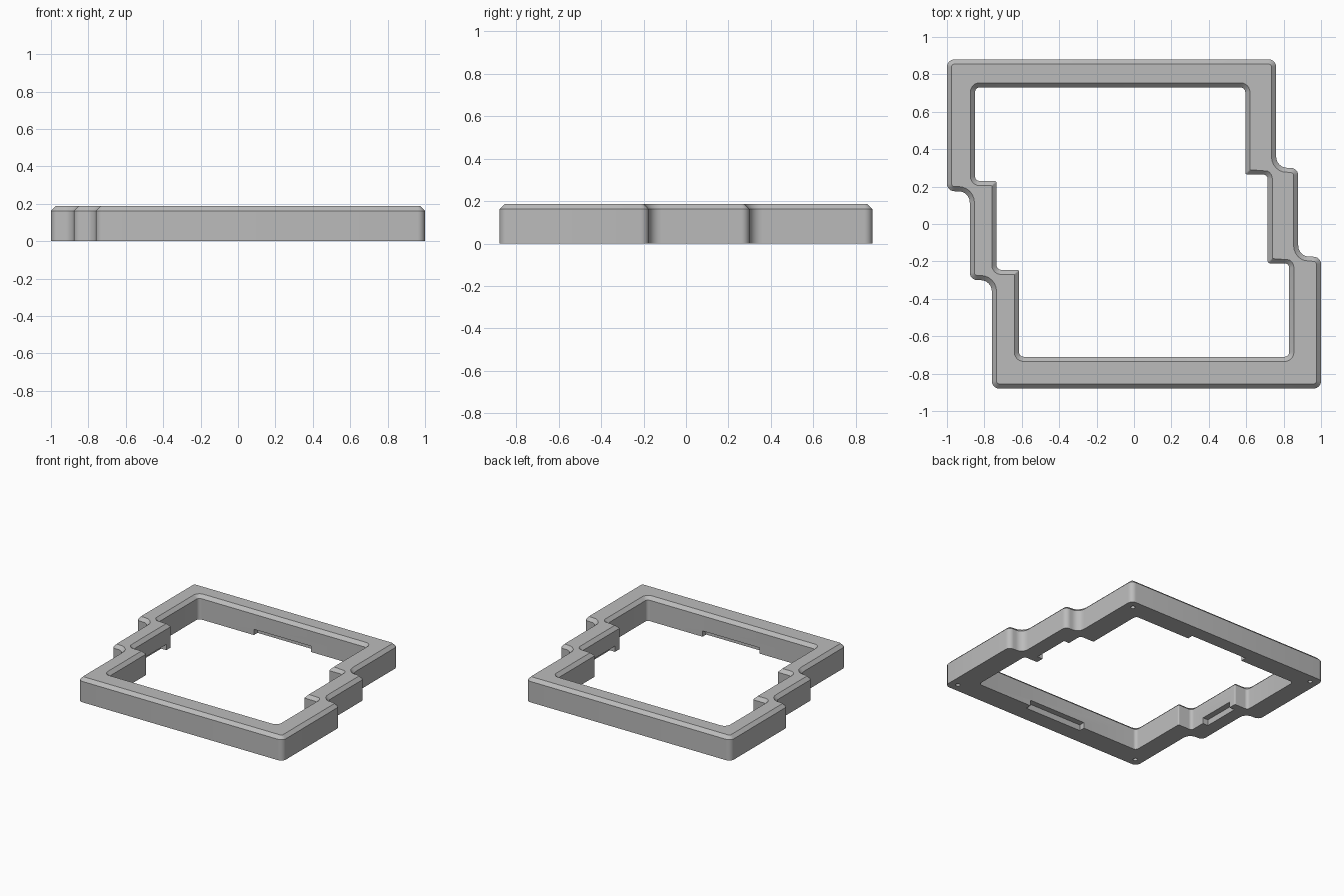
import bpy
import bmesh
import math
from mathutils import Matrix, Vector

if "Cube" in bpy.data.objects:
    bpy.data.objects.remove(bpy.data.objects["Cube"], do_unlink=True)

HEIGHT, CHAMFER, STEPS = 0.187, 0.025, 6
HOLE_CENTRE = Vector((-0.01, 0.01))


def half_turn(points, centre=Vector((0, 0))):
    """Complete a stepped outline from its first half by a 180 degree turn."""
    pts = [Vector(p) for p in points]
    return [p + centre for p in pts] + [centre - p for p in pts]


def rounded(outline, convex_r, concave_r, inset, z):
    """Round a clockwise right-angled outline, moved inward by inset."""
    result = []
    for i, p in enumerate(outline):
        d1 = (p - outline[i - 1]).normalized()
        d2 = (outline[(i + 1) % len(outline)] - p).normalized()
        corner = p + inset * Vector((d1.y + d2.y, -d1.x - d2.x))
        convex = d1.cross(d2) < 0
        r = max(convex_r - inset if convex else concave_r + inset, 0.002)
        centre = corner + (d2 - d1) * r
        for k in range(STEPS + 1):
            t = math.pi / 2 * k / STEPS
            q = centre + r * (d1 * math.sin(t) - d2 * math.cos(t))
            result.append((q.x, q.y, z))
    return result


def make_object(name, bm):
    bmesh.ops.recalc_face_normals(bm, faces=bm.faces)
    mesh = bpy.data.meshes.new(name)
    bm.to_mesh(mesh)
    bm.free()
    obj = bpy.data.objects.new(name, mesh)
    bpy.context.collection.objects.link(obj)
    return obj


# Stepped outlines of the frame and its opening
outer = half_turn([(-1, 0.88), (0.76, 0.88), (0.76, 0.3),
                   (0.878, 0.3), (0.878, -0.175), (1, -0.175)])
inner = half_turn([(-0.84, 0.72), (0.605, 0.72), (0.605, 0.255),
                   (0.725, 0.255), (0.725, -0.22), (0.84, -0.22)], HOLE_CENTRE)

# Cross-section loops: up the outside, over the chamfers, down the inside
shoulder = HEIGHT - CHAMFER
loops = [rounded(outer, 0.04, 0.06, 0, 0),
         rounded(outer, 0.04, 0.06, 0, shoulder),
         rounded(outer, 0.04, 0.06, CHAMFER, HEIGHT),
         rounded(inner, 0.025, 0.01, -CHAMFER, HEIGHT),
         rounded(inner, 0.025, 0.01, 0, shoulder),
         rounded(inner, 0.025, 0.01, 0, 0)]

bm = bmesh.new()
rings = [[bm.verts.new(p) for p in loop] for loop in loops]
for a, b in zip(rings, rings[1:] + rings[:1]):
    for i in range(len(a)):
        bm.faces.new((a[i - 1], a[i], b[i], b[i - 1]))
frame = make_object("stepped_frame", bm)

# Cutter: clip notches under the inner walls and blind screw holes
bm = bmesh.new()
for side in (1, -1):
    for x, y, sx, sy in ((-0.12, 0.72, 0.49, 0.09), (0.725, -0.015, 0.09, 0.29)):
        place = Matrix.Translation((side * x + HOLE_CENTRE.x, side * y + HOLE_CENTRE.y, 0))
        bmesh.ops.create_cube(bm, size=1, matrix=place @ Matrix.Diagonal((sx, sy, 0.09, 1)))
    for x, y in ((0.695, 0.815), (-0.935, 0.815)):
        bmesh.ops.create_cone(bm, cap_ends=True, segments=20, radius1=0.016, radius2=0.016,
                              depth=0.2, matrix=Matrix.Translation((side * x, side * y, 0)))
cutter = make_object("notch_cutter", bm)
cutter.hide_render = True

bpy.ops.object.select_all(action="DESELECT")
frame.select_set(True)
bpy.context.view_layer.objects.active = frame
cut = frame.modifiers.new("notches", "BOOLEAN")
cut.operation = "DIFFERENCE"
cut.solver = "EXACT"
cut.object = cutter
bpy.ops.object.modifier_apply(modifier=cut.name)
bpy.data.objects.remove(cutter, do_unlink=True)
bpy.ops.object.shade_smooth_by_angle(angle=math.radians(30))

# Plain grey finish
grey = bpy.data.materials.new("plain grey")
grey.use_nodes = True
colour = (0.5, 0.5, 0.5, 1)
grey.diffuse_color = colour
grey.node_tree.nodes["Principled BSDF"].inputs["Base Color"].default_value = colour
frame.data.materials.clear()
frame.data.materials.append(grey)
